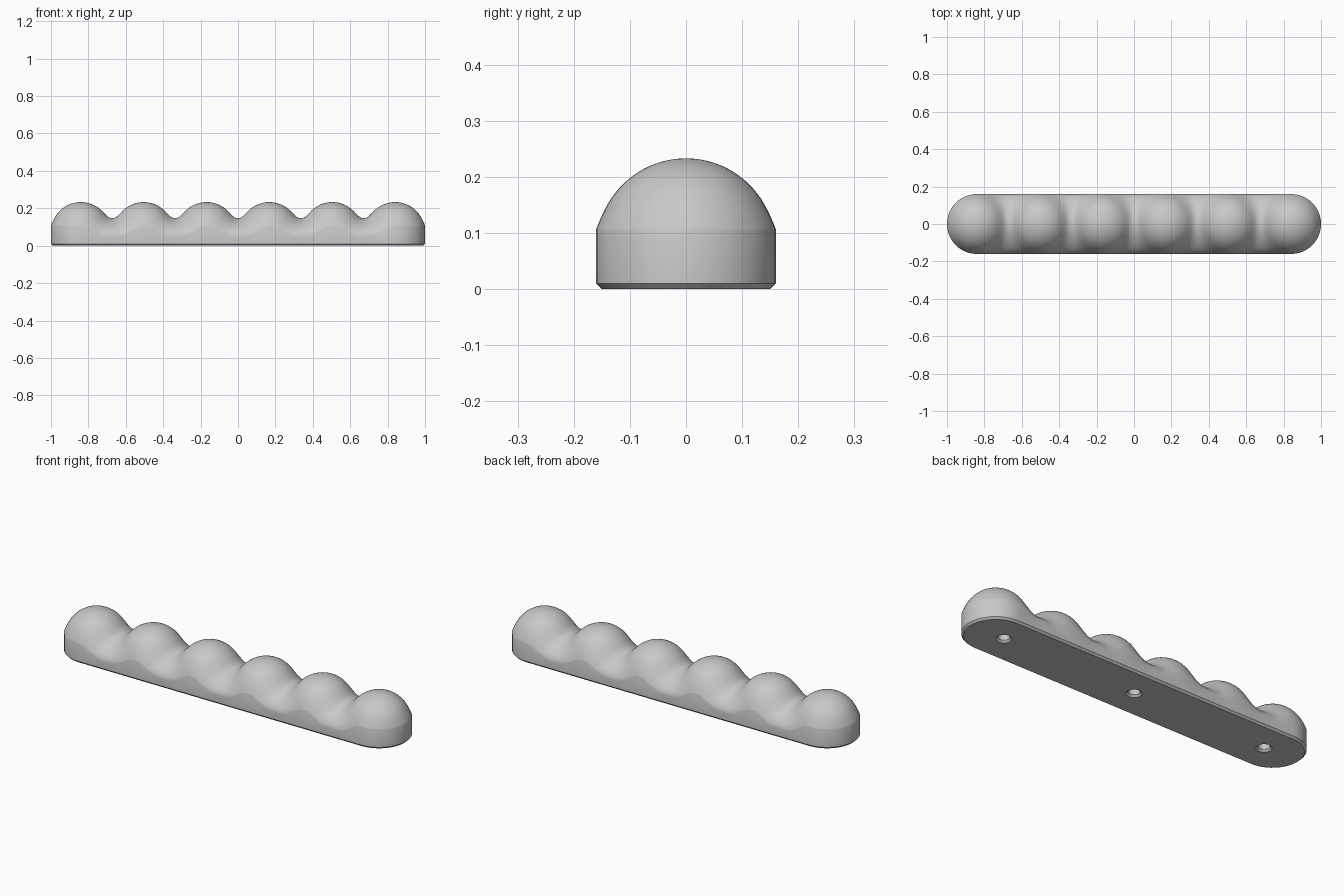
import bpy, bmesh, math

if "Cube" in bpy.data.objects:
    bpy.data.objects.remove(bpy.data.objects["Cube"], do_unlink=True)

R = 0.16                 # half width of the bar, radius of the domes
AXIS = 0.073             # height of the dome centres
END = 1.0 - R            # centre of the rounded ends
DOMES = [END * (2 * i / 5 - 1) for i in range(6)]
BLEND = 0.05

grey = bpy.data.materials.new("plain grey")
grey.use_nodes = True
grey.diffuse_color = (0.58, 0.58, 0.58, 1)
grey.node_tree.nodes["Principled BSDF"].inputs["Base Color"].default_value = grey.diffuse_color


def smooth_min(a, b, k=BLEND):
    h = max(k - abs(a - b), 0) / k
    return min(a, b) - h * h * k / 4


def field(x, y, z):
    """Signed distance to the domes blended with a low rounded rail."""
    d = sorted(math.dist((x, y, z), (c, 0, AXIS)) - R for c in DOMES)
    across = math.hypot(max(abs(x) - END, 0), y)
    low, rise = 0.045, 0.088
    e = math.hypot(across / R, max(z - low, 0) / rise)
    g = math.hypot(across / R**2, max(z - low, 0) / rise**2)
    rail = e * (e - 1) / max(g, 0.01)
    return smooth_min(smooth_min(d[0], d[1]), rail)


def height(x, y):
    lo, hi = 0.03, 0.25
    for _ in range(18):
        mid = (lo + hi) / 2
        if field(x, y, mid) < 0:
            lo = mid
        else:
            hi = mid
    return lo


def stadium(scale, along=120, arc=24):
    """Outline of the bar, shrunk towards its centre line."""
    r = R * scale
    half = [(END + r * math.sin(math.pi * i / arc), -r * math.cos(math.pi * i / arc))
            for i in range(arc)]
    half += [(END - 2 * END * i / along, r) for i in range(along)]
    return half + [(-x, -y) for x, y in half]


def finish(name, bm):
    bmesh.ops.recalc_face_normals(bm, faces=bm.faces)
    mesh = bpy.data.meshes.new(name)
    bm.to_mesh(mesh)
    bm.free()
    mesh.materials.append(grey)
    ob = bpy.data.objects.new(name, mesh)
    bpy.context.collection.objects.link(ob)
    return ob


def loft(bm, rings):
    for a, b in zip(rings, rings[1:]):
        n = len(a)
        for i in range(n):
            bm.faces.new((a[i], a[(i + 1) % n], b[(i + 1) % n], b[i]))


# Domed bar: chamfered base, straight wall, blended top
bm = bmesh.new()
rings = [[bm.verts.new((x, y, z)) for x, y in stadium(s)]
         for s, z in ((1 - 0.01 / R, 0), (1, 0.01))]
STEPS = 26
for j in range(STEPS + 1):
    s = math.cos(math.pi / 2 * j / STEPS)
    rings.append([bm.verts.new((x, y, height(x, y))) for x, y in stadium(s)])
loft(bm, rings)
bm.faces.new(rings[0])
bmesh.ops.remove_doubles(bm, verts=bm.verts, dist=0.00001)
bar = finish("domed_bar", bm)

# Countersunk screw holes in the underside
bm = bmesh.new()
for x in (-0.79, 0, 0.79):
    rings = [[bm.verts.new((x + r * math.cos(math.tau * i / 32),
                            r * math.sin(math.tau * i / 32), z)) for i in range(32)]
             for r, z in ((0.048, -0.01), (0.028, 0.01), (0.028, 0.1))]
    loft(bm, rings)
    bm.faces.new(rings[0])
    bm.faces.new(rings[-1])
cutter = finish("screw_hole_cutter", bm)
cutter.hide_render = True

bpy.ops.object.select_all(action='DESELECT')
bpy.context.view_layer.objects.active = bar
bar.select_set(True)
cut = bar.modifiers.new("screw_holes", 'BOOLEAN')
cut.operation = 'DIFFERENCE'
cut.solver = 'EXACT'
cut.object = cutter
bpy.ops.object.modifier_apply(modifier=cut.name)
bpy.data.objects.remove(cutter, do_unlink=True)
bpy.ops.object.shade_smooth_by_angle(angle=math.radians(35))
